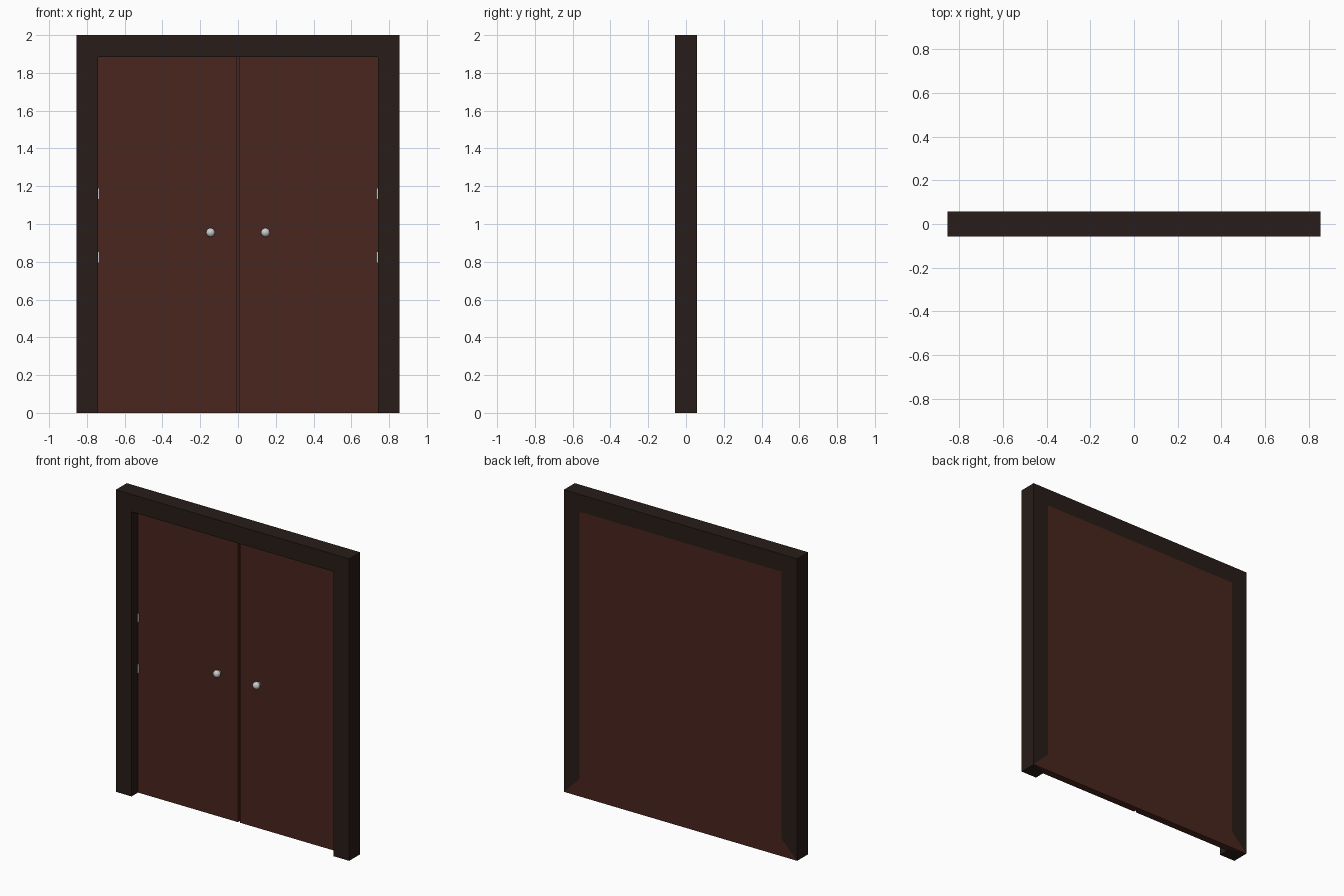
import bpy, bmesh, math
from mathutils import Matrix

if "Cube" in bpy.data.objects:
    bpy.data.objects.remove(bpy.data.objects["Cube"])

W, IN, H, TOP, D = 0.855, 0.74, 2.0, 1.885, 0.0575   # outer/inner half width, heights, half depth
DOOR_Y, STEP_Y, MITRE = 0.01, 0.028, 0.115


def material(name, rgb):
    m = bpy.data.materials.new(name)
    m.diffuse_color = (*rgb, 1)
    m.use_nodes = True
    m.node_tree.nodes["Principled BSDF"].inputs["Base Color"].default_value = m.diffuse_color
    return m


def add_object(name, bm, mat=None):
    bmesh.ops.recalc_face_normals(bm, faces=bm.faces[:])
    me = bpy.data.meshes.new(name)
    bm.to_mesh(me)
    bm.free()
    ob = bpy.data.objects.new(name, me)
    bpy.context.collection.objects.link(ob)
    if mat:
        me.materials.append(mat)
    return ob


def loft(name, loops, mat):
    """Solid skinned through (y, [(x, z), ...]) sections running front to back."""
    bm = bmesh.new()
    rings = [[bm.verts.new((x, y, z)) for x, z in pts] for y, pts in loops]
    for a, b in zip(rings, rings[1:]):
        n = len(a)
        for i in range(n):
            j = (i + 1) % n
            bm.faces.new((a[i], a[j], b[j], b[i]))
    bm.faces.new(rings[0])
    bm.faces.new(rings[-1])
    bmesh.ops.remove_doubles(bm, verts=bm.verts[:], dist=1e-5)
    return add_object(name, bm, mat)


dark_wood = material("dark_wood", (0.021, 0.012, 0.009))
red_wood = material("red_wood", (0.068, 0.019, 0.013))


# Frame: two legs and a header, mitred at the bottom on the back
def frame_section(foot):
    right = [(foot, 0), (W, 0), (W, H)]
    return ([(IN, TOP), (IN, MITRE)] + right
            + [(-x, z) for x, z in reversed(right)] + [(-IN, MITRE), (-IN, TOP)])


loft("door_frame", [(-D, frame_section(IN)), (STEP_Y, frame_section(IN)),
                    (D, frame_section(W))], dark_wood)


# Doors: recessed leaves with a groove between them, flush with the frame behind
def leaf_section(side, inner, foot):
    pts = [(inner, 0), (foot, 0), (IN, MITRE), (IN, TOP), (inner, TOP)]
    return [(side * x, z) for x, z in pts]


# Knob profile: (radius, distance out from the door)
knob_profile = [(0.014, 0), (0.011, 0.004), (0.011, 0.008)]
for i in range(9):
    a = math.radians(-60 + 150 * i / 8)
    knob_profile.append((0.024 * math.cos(a), 0.025 + 0.022 * math.sin(a)))

for side, label in ((-1, "left"), (1, "right")):
    loft(f"{label}_door", [(DOOR_Y, leaf_section(side, 0.008, IN)),
                           (STEP_Y, leaf_section(side, 0.008, IN)),
                           (STEP_Y, leaf_section(side, 0, IN)),
                           (D, leaf_section(side, 0, W))], red_wood)

    # Round knob turned about the y axis
    bm = bmesh.new()
    verts = [bm.verts.new((r, -d, 0)) for r, d in knob_profile]
    edges = [bm.edges.new(p) for p in zip(verts, verts[1:])]
    bmesh.ops.spin(bm, geom=verts + edges, cent=(0, 0, 0), axis=(0, 1, 0),
                   angle=math.tau, steps=24)
    bmesh.ops.remove_doubles(bm, verts=bm.verts[:], dist=1e-5)
    knob = add_object(f"{label}_knob", bm)
    knob.location = (side * 0.145, DOOR_Y, 0.955)
    knob.data.shade_smooth()

    # Hinge barrels in the corner between leaf and frame
    for z, place in ((0.823, "lower"), (1.16, "upper")):
        bm = bmesh.new()
        bmesh.ops.create_cone(bm, cap_ends=True, segments=12, radius1=0.006,
                              radius2=0.006, depth=0.055,
                              matrix=Matrix.Translation((side * 0.739, DOOR_Y - 0.001, z)))
        add_object(f"{label}_{place}_hinge", bm)
